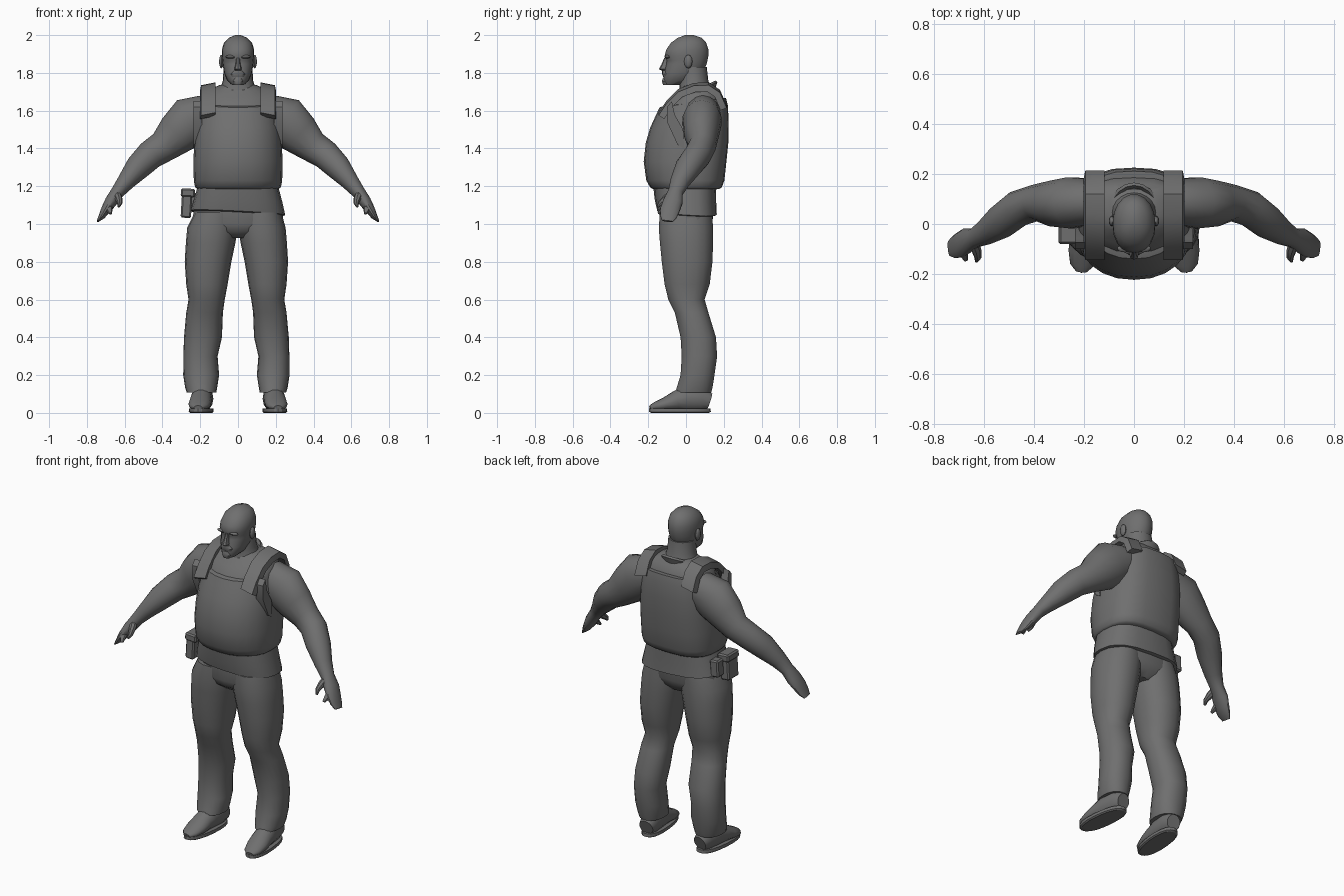
import bpy, bmesh, math
from mathutils import Vector, Matrix

mat = bpy.data.materials.new("dark_grey")
mat.diffuse_color = (0.16, 0.16, 0.16, 1)


def finish(name, bm, angle=40):
    bmesh.ops.recalc_face_normals(bm, faces=bm.faces)
    me = bpy.data.meshes.new(name)
    bm.to_mesh(me)
    bm.free()
    ob = bpy.data.objects.new(name, me)
    bpy.context.collection.objects.link(ob)
    me.materials.append(mat)
    bpy.ops.object.select_all(action='DESELECT')
    ob.select_set(True)
    bpy.context.view_layer.objects.active = ob
    bpy.ops.object.shade_smooth_by_angle(angle=math.radians(angle))
    return ob


def skin(name, rings, angle=40):
    """Bridge equal point rings and cap both ends."""
    bm = bmesh.new()
    vs = [[bm.verts.new(p) for p in r] for r in rings]
    n = len(vs[0])
    for a, b in zip(vs, vs[1:]):
        for i in range(n):
            j = (i + 1) % n
            bm.faces.new((a[i], a[j], b[j], b[i]))
    bm.faces.new(vs[0])
    bm.faces.new(vs[-1])
    return finish(name, bm, angle)


def power(v, e):
    return math.copysign(abs(v) ** (2 / e), v)


def stack(name, rows, n=20, front=2.2, back=2.8, angle=40):
    """Horizontal rings: z, x_min, x_max, y_front, y_back, optional slopes in x and y."""
    rings = []
    for z, x0, x1, y0, y1, *slope in rows:
        sx, sy = slope or (0, 0)
        ring = []
        for i in range(n):
            t = 2 * math.pi * i / n
            e = front if math.sin(t) < 0 else back
            x = (x0 + x1) / 2 + (x1 - x0) / 2 * power(math.cos(t), e)
            y = (y0 + y1) / 2 + (y1 - y0) / 2 * power(math.sin(t), e)
            ring.append((x, y, z + sx * x + sy * y))
        rings.append(ring)
    return skin(name, rings, angle)


def tube(name, rows, ref=(0, 1, 0), n=14, side=1):
    """Rings along a path: x, y, z, radius_a, radius_b."""
    c = [Vector(r[:3]) for r in rows]
    rings = []
    for i, r in enumerate(rows):
        t = (c[min(i + 1, len(c) - 1)] - c[max(i - 1, 0)]).normalized()
        a = Vector(ref).cross(t).normalized()
        b = t.cross(a)
        ring = [c[i] + a * r[3] * math.cos(k * 2 * math.pi / n)
                + b * r[4] * math.sin(k * 2 * math.pi / n) for k in range(n)]
        rings.append([(p.x * side, p.y, p.z) for p in ring])
    return skin(name, rings)


def blob(name, loc, scale):
    bm = bmesh.new()
    bmesh.ops.create_uvsphere(bm, u_segments=10, v_segments=6, radius=1)
    bm.transform(Matrix.Translation(loc) @ Matrix.Diagonal((*scale, 1)))
    return finish(name, bm)


def box(name, loc, size, tilt=0):
    bm = bmesh.new()
    bmesh.ops.create_cube(bm, size=1)
    bm.transform(Matrix.Translation(loc) @ Matrix.Rotation(tilt, 4, 'Y')
                 @ Matrix.Diagonal((*size, 1)))
    bmesh.ops.bevel(bm, geom=bm.edges[:], offset=0.008, segments=1, affect='EDGES')
    return finish(name, bm, 30)


def sym(rows):
    return [(r[0], -r[1], *r[1:]) for r in rows]


# Head and neck
stack("head", sym([(1.735, .03, -.112, -.02), (1.76, .058, -.12, .05), (1.80, .074, -.116, .09),
                   (1.845, .081, -.105, .11), (1.865, .083, -.103, .115), (1.89, .086, -.115, .12),
                   (1.925, .085, -.105, .12), (1.96, .074, -.08, .108), (1.985, .05, -.045, .085),
                   (2.0, .015, -.005, .04)]), n=18, front=2.3, back=2)
stack("neck", sym([(1.66, .12, -.05, .15), (1.72, .092, -.035, .13), (1.76, .08, -.035, .118),
                   (1.83, .076, -.03, .11)]), back=2)
stack("nose", sym([(1.812, .014, -.128, -.09), (1.82, .02, -.143, -.09), (1.845, .013, -.13, -.09),
                   (1.88, .009, -.115, -.09)]), n=8)
stack("moustache", sym([(1.778, .036, -.12, -.08), (1.795, .038, -.127, -.08),
                        (1.812, .022, -.126, -.08)]), n=12)
stack("goatee", sym([(1.735, .022, -.122, -.08), (1.755, .03, -.129, -.08),
                     (1.775, .02, -.122, -.08)]), n=10)
for s, tag in ((1, "left"), (-1, "right")):
    blob(tag + "_ear", (s * .088, .012, 1.86), (.013, .022, .036))
    blob(tag + "_brow", (s * .036, -.098, 1.885), (.032, .016, .01))

# Torso under the vest
stack("chest", sym([(1.18, .20, -.17, .16), (1.3, .215, -.19, .19), (1.5, .205, -.17, .20),
                    (1.61, .205, -.125, .20), (1.67, .20, -.085, .185), (1.705, .165, -.04, .165),
                    (1.735, .10, -.02, .14)]))

# Vest body, higher at the back, with shoulder straps
stack("vest", sym([(1.185, .215, -.175, .175), (1.195, .227, -.19, .19), (1.23, .234, -.21, .203),
                   (1.33, .236, -.224, .214), (1.43, .232, -.213, .224), (1.52, .224, -.19, .226, 0, .06),
                   (1.60, .207, -.157, .222, 0, .12), (1.637, .197, -.14, .212, 0, .14),
                   (1.64, .185, -.125, .197, 0, .14)]), n=24)
strap = [(-.145, 1.59), (-.105, 1.65), (-.04, 1.715), (.04, 1.747), (.12, 1.75), (.18, 1.71), (.215, 1.63)]
for s, tag in ((1, "left"), (-1, "right")):
    rings = []
    for i, p in enumerate(strap):
        q = Vector(strap[min(i + 1, 6)]) - Vector(strap[max(i - 1, 0)])
        q.normalize()
        ny, nz = -q.y * .035, q.x * .035
        rings.append([(s * x, p[0] - ny * k, p[1] - nz * k - drop)
                      for x, k, drop in ((.118, 0, 0), (.195, 0, .015), (.202, 1, .015), (.118, 1, 0))])
    skin(tag + "_vest_strap", rings, 35)
    # Side panel edge showing beneath the arm
    skin(tag + "_vest_side_panel", [
        [(s * x, y, z) for y, z in ((-.10, 1.62), (-.075, 1.65), (-.06, 1.58), (-.015, 1.50),
                                    (-.01, 1.40), (-.045, 1.42), (-.10, 1.54))]
        for x in (.19, .236)], 30)

# Shirt collar band
bm = bmesh.new()
loops = []
for i in range(20):
    t = 2 * math.pi * i / 20
    y = .03 + .125 * math.sin(t)
    c = Vector((.1 * math.cos(t), y, 1.685 + .5 * (y - .03)))
    out = Vector((math.cos(t), math.sin(t), .4)).normalized()
    loops.append([bm.verts.new(c + d) for d in
                  (out * .012, Vector((0, 0, .012)), -out * .012, Vector((0, 0, -.03)))])
for i in range(20):
    a, b = loops[i], loops[(i + 1) % 20]
    for k in range(4):
        bm.faces.new((a[k], a[(k + 1) % 4], b[(k + 1) % 4], b[k]))
finish("collar", bm)

# Shirt tail with slanting hem, and hips
stack("shirt_tail", sym([(1.055, .235, -.14, .15, -.05, -.06), (1.06, .25, -.152, .163, -.05, -.06),
                         (1.12, .235, -.165, .16, -.02, -.03), (1.21, .21, -.175, .16)]), front=2.4)
stack("hips", sym([(.925, .09, -.08, .09), (.96, .19, -.125, .125), (1.0, .24, -.14, .14),
                   (1.08, .235, -.14, .145)]))

leg = [(1.06, .0, .235, -.14, .14), (.98, .0, .257, -.146, .145), (.9, .014, .264, -.14, .145),
       (.8, .035, .270, -.13, .142), (.68, .055, .262, -.115, .127), (.6, .07, .25, -.095, .10),
       (.53, .08, .262, -.06, .12), (.4, .085, .274, -.03, .16), (.3, .108, .277, -.024, .166),
       (.2, .10, .278, -.03, .152), (.135, .11, .268, -.05, .142), (.108, .115, .26, -.057, .135)]
arm = [(.15, .09, 1.59, .10, .09), (.25, .085, 1.545, .132, .105), (.325, .082, 1.475, .112, .093),
       (.395, .085, 1.41, .085, .073), (.465, .062, 1.365, .077, .073), (.53, .012, 1.30, .068, .07),
       (.595, -.033, 1.222, .047, .052), (.638, -.055, 1.168, .036, .04), (.672, -.068, 1.12, .033, .052),
       (.70, -.085, 1.075, .026, .052), (.722, -.093, 1.04, .017, .045), (.742, -.098, 1.015, .006, .03)]
shoe = [(0, .125, .06, .042, .045), (0, .08, .075, .054, .07), (0, .0, .075, .056, .07),
        (0, -.05, .064, .058, .055), (0, -.11, .046, .06, .037), (0, -.165, .034, .048, .023),
        (0, -.192, .027, .022, .012)]
sole = [(0, -.056, .056, -.185, .122), (.006, -.063, .063, -.197, .132), (.024, -.062, .062, -.196, .13)]

for s, tag in ((1, "left"), (-1, "right")):
    # Trouser leg, the right one a little wider outside
    rows = []
    for z, a, b, y0, y1 in leg:
        b += .012 if s < 0 and z < 1 else -.005
        rows.append((z, min(s * a, s * b), max(s * a, s * b), y0, y1))
    stack(tag + "_trouser_leg", rows, n=18, front=2.2, back=2.2)
    # Arm and hand with thumb and finger
    tube(tag + "_arm", arm, side=s)
    tube(tag + "_thumb", [(.645, -.07, 1.165, .02, .022), (.632, -.105, 1.135, .02, .02),
                          (.626, -.135, 1.11, .014, .014), (.632, -.15, 1.09, .006, .006)],
         ref=(1, 0, 0), n=8, side=s)
    tube(tag + "_forefinger", [(.685, -.095, 1.10, .018, .02), (.682, -.125, 1.075, .015, .017),
                               (.674, -.145, 1.055, .007, .008)], ref=(1, 0, 0), n=8, side=s)
    # Shoe and sole, toes turned out
    turn = Matrix.Translation((s * .192, 0, 0)) @ Matrix.Rotation(s * .1, 4, 'Z')
    for ob in (tube(tag + "_shoe", shoe, ref=(0, 0, 1)),
               stack(tag + "_sole", sole, back=2.4, angle=30)):
        ob.data.transform(turn)

# Belt pouches on the right hip
box("holster", (-.272, -.025, 1.11), (.055, .10, .155), .06)
box("holster_flap", (-.265, -.025, 1.165), (.075, .11, .045), .06)
box("belt_pouch", (-.245, .055, 1.115), (.055, .06, .10), .05)
